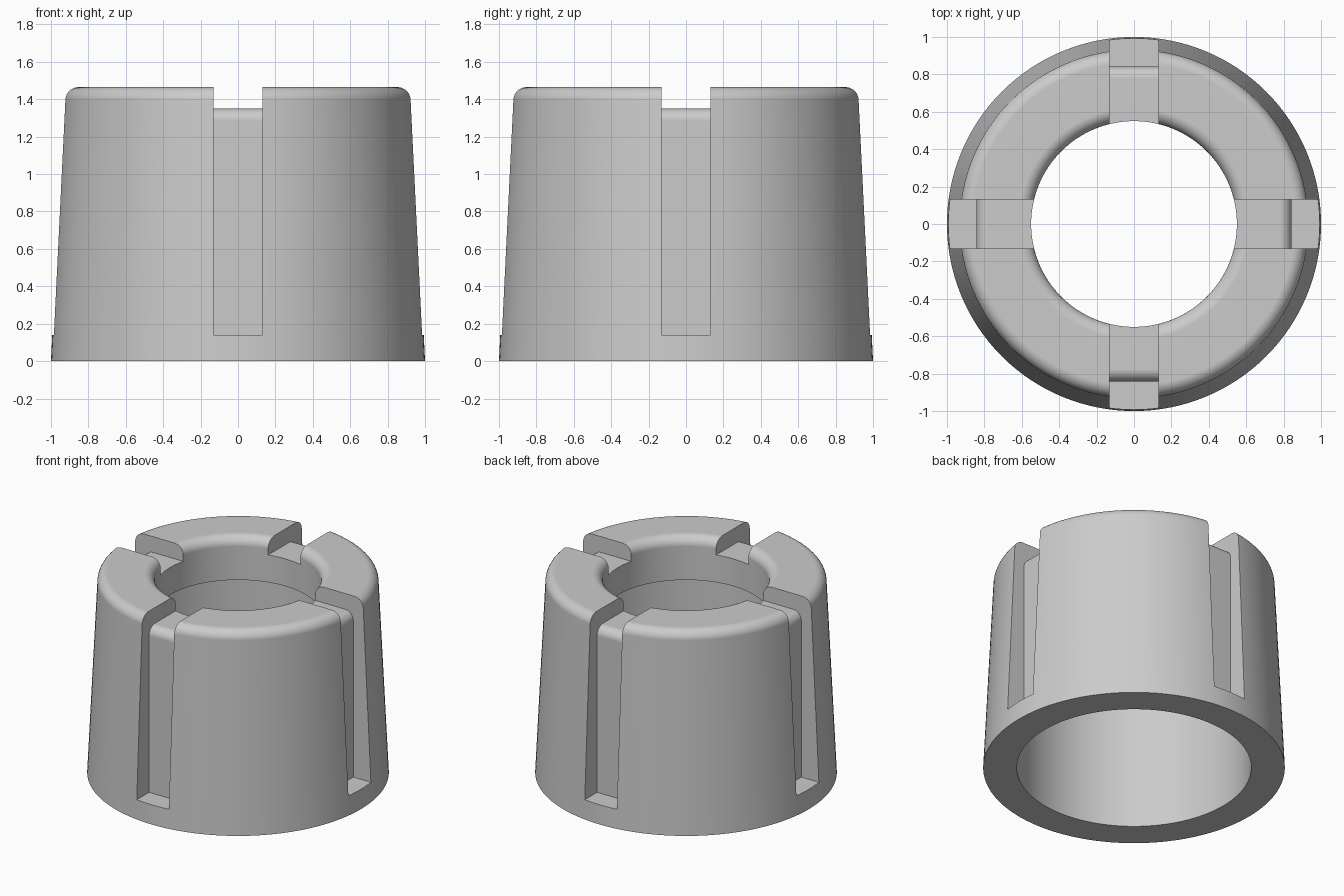
import bpy
import bmesh
from math import cos, sin, pi, radians
from mathutils import Matrix, Vector

cube = bpy.data.objects.get("Cube")
if cube:
    bpy.data.objects.remove(cube, do_unlink=True)

SEGMENTS = 128
TOP = 1.465
SLOT_HALF = 0.13


def arc(r, z, radius, start, end, steps=8):
    """Points of a fillet around centre (r, z), angles in degrees."""
    angles = [radians(start + (end - start) * i / steps) for i in range(steps + 1)]
    return [(r + radius * cos(a), z + radius * sin(a)) for a in angles]


def finish(bm, name):
    bmesh.ops.recalc_face_normals(bm, faces=bm.faces)
    mesh = bpy.data.meshes.new(name)
    bm.to_mesh(mesh)
    bm.free()
    obj = bpy.data.objects.new(name, mesh)
    bpy.context.collection.objects.link(obj)
    return obj


# Turned body: tapered outside, rounded rims, narrow upper bore, wide lower bore
profile = [(0.777, 0), (1, 0)]
profile += arc(0.862, TOP - 0.07, 0.07, 3, 90)
profile += arc(0.62, TOP - 0.07, 0.07, 90, 180)
profile += [(0.55, 1.15), (0.777, 1.15)]

bm = bmesh.new()
ring = [bm.verts.new((r, 0, z)) for r, z in profile]
edges = [bm.edges.new((a, b)) for a, b in zip(ring, ring[1:] + ring[:1])]
bmesh.ops.spin(bm, geom=ring + edges, cent=(0, 0, 0), axis=(0, 0, 1),
               angle=2 * pi, steps=SEGMENTS, use_merge=True)
bmesh.ops.remove_doubles(bm, verts=bm.verts, dist=1e-5)
body = finish(bm, "slotted_collar")

# Slot cutter: one bent notch repeated on four sides
notch = [(1.2, 0.14), (0.842, 0.14)]
notch += arc(0.777, 1.285, 0.065, 0, 90)
notch += [(0.3, 1.35), (0.3, 1.7), (1.2, 1.7)]

bm = bmesh.new()
for quarter in range(4):
    turn = Matrix.Rotation(quarter * pi / 2, 3, "Z")
    face = bm.faces.new([bm.verts.new(turn @ Vector((r, -SLOT_HALF, z)))
                         for r, z in notch])
    side = bmesh.ops.extrude_face_region(bm, geom=[face], use_keep_orig=True)
    moved = [v for v in side["geom"] if isinstance(v, bmesh.types.BMVert)]
    bmesh.ops.translate(bm, verts=moved, vec=turn @ Vector((0, 2 * SLOT_HALF, 0)))
cutter = finish(bm, "slot_cutter")
cutter.hide_render = True

# Cut the slots and discard the cutter
bpy.ops.object.select_all(action="DESELECT")
body.select_set(True)
bpy.context.view_layer.objects.active = body
cut = body.modifiers.new("slots", "BOOLEAN")
cut.operation = "DIFFERENCE"
cut.solver = "EXACT"
cut.object = cutter
bpy.ops.object.modifier_apply(modifier=cut.name)
bpy.data.objects.remove(cutter, do_unlink=True)

# Smooth curved walls, crisp edges
bpy.ops.object.shade_smooth_by_angle(angle=radians(30))
weighted = body.modifiers.new("weighted_normals", "WEIGHTED_NORMAL")
weighted.keep_sharp = True

# Plain grey material
grey = bpy.data.materials.new("plain_grey")
grey.use_nodes = True
colour = (0.6, 0.6, 0.6, 1)
grey.diffuse_color = colour
grey.node_tree.nodes["Principled BSDF"].inputs["Base Color"].default_value = colour
body.data.materials.clear()
body.data.materials.append(grey)
